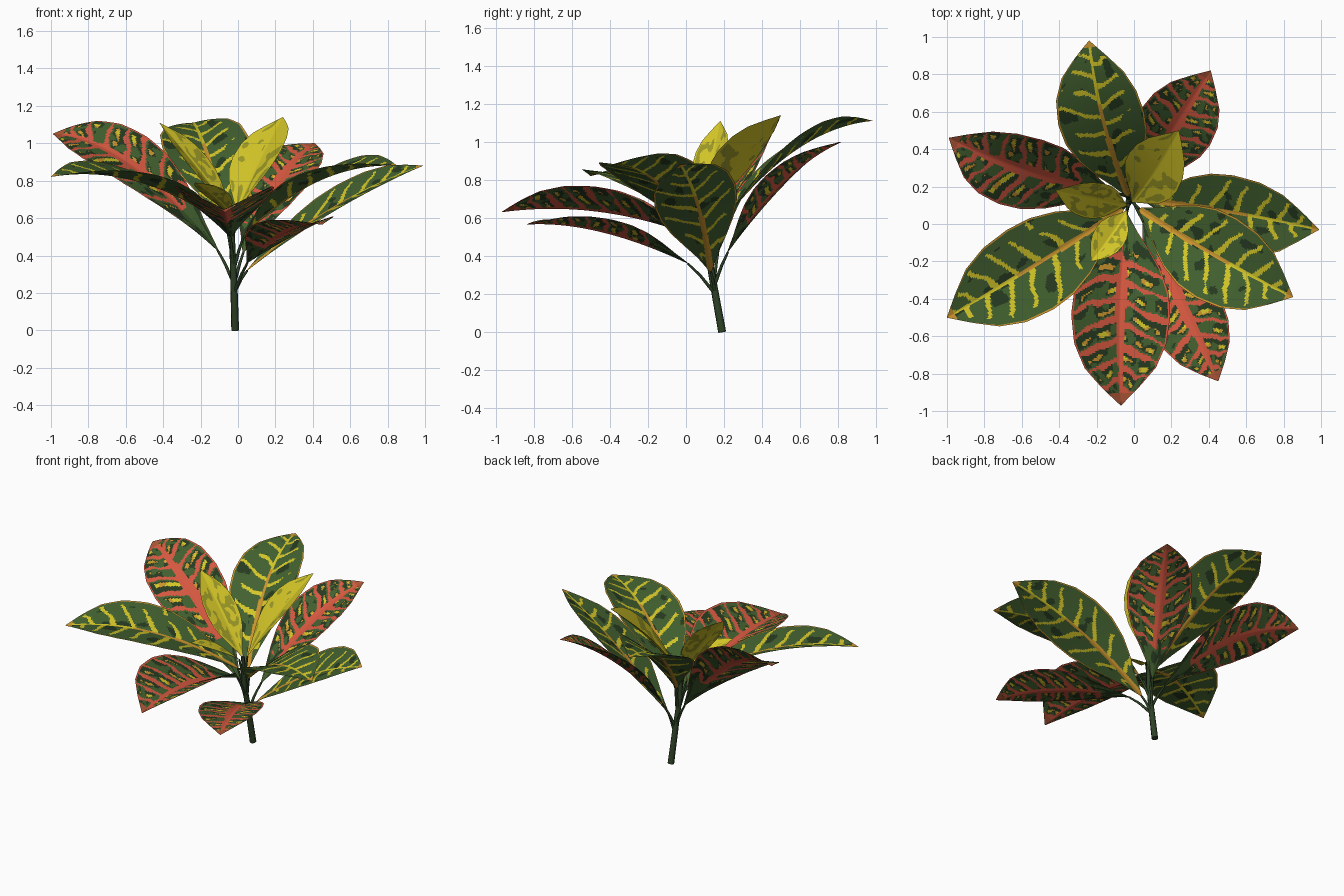
import bpy, math
from mathutils import Vector, noise

if "Cube" in bpy.data.objects:
    bpy.data.objects.remove(bpy.data.objects["Cube"])

# ---- flat colours ----
def lin(c):
    c /= 255
    return c / 12.92 if c <= 0.04045 else ((c + 0.055) / 1.055) ** 2.4

PALETTE = [("dark_green", (38, 58, 32)), ("leaf_green", (66, 96, 47)),
           ("vein_yellow", (212, 198, 40)), ("gold", (203, 148, 46)),
           ("coral_red", (214, 88, 64)), ("rust", (172, 86, 54)),
           ("olive", (156, 153, 38)), ("stem_green", (46, 66, 38))]
MATS = []
for name, rgb in PALETTE:
    m = bpy.data.materials.new(name)
    m.diffuse_color = (*[lin(c) for c in rgb], 1)
    m.use_nodes = True
    m.node_tree.nodes["Principled BSDF"].inputs["Base Color"].default_value = m.diffuse_color
    MATS.append(m)
DARK, GREEN, YELLOW, GOLD, RED, RUST, OLIVE, STEM = range(8)

# ---- leaf outline: half width along the length ----
OUTLINE = [(0, .03), (.1, .26), (.2, .53), (.3, .77), (.42, .95), (.54, 1),
           (.68, .93), (.8, .72), (.9, .38), (1, .005)]

def half_width(t):
    for (a, wa), (b, wb) in zip(OUTLINE, OUTLINE[1:]):
        if t <= b:
            return wa + (wb - wa) * (t - a) / (b - a)
    return OUTLINE[-1][1]

# ---- colour rules; d is the distance from the midrib ----
def veins(t, v, w, seed, count):
    """0..1 position between two side veins, which slant to the tip"""
    s = t - .13 * abs(v) * w
    wobble = .25 * noise.noise(Vector((s * 6, v * 2.5, seed)))
    return (s * count + (.4 if v > 0 else 0) + wobble) % 1

def green_rule(t, v, w, d, seed):
    if abs(v) > .945 or t > .96:
        return GOLD
    if d < .006 + .012 * (1 - t):
        return GOLD if t < .6 else YELLOW
    n = noise.noise(Vector((t * 11, v * 3, seed)))
    ph = veins(t, v, w, seed, 8)
    if t > .08 and abs(v) < .78 + .5 * n and ph < .25 - .1 * abs(v):
        return YELLOW
    return DARK if n > .36 else GREEN

def red_rule(t, v, w, d, seed):
    if t > .93:
        return RUST
    if abs(v) > .95:
        return RED
    n = noise.noise(Vector((t * 13, v * 4, seed)))
    if t < .2 + .1 * n:                       # plain base of the blade
        return DARK if n > .1 else GREEN
    if d < .008 + .026 * (1 - abs(2 * t - 1)) + .01 * n:
        return RED
    ph = veins(t, v, w, seed, 9)
    if ph < .37 - .2 * abs(v) + .2 * n:
        return RED
    if .58 < ph < .82 and abs(v) < .85 and n > -.02:
        return GOLD if n < .24 else YELLOW
    return GREEN if n < -.14 or ph > .9 else DARK

def yellow_rule(t, v, w, d, seed):
    n = noise.noise(Vector((t * 9, v * 3, seed)))
    if d > .012 and n > .02 + .5 * (t - .35) and abs(v) < .92:
        return OLIVE
    return YELLOW

def bezier(a, b, c, t):
    return a * (1 - t) ** 2 + b * 2 * t * (1 - t) + c * t * t

# ---- leaf blade: folded strip swept along an arched midrib ----
def leaf(name, rule, base, ctrl, tip, half, roll=0, fold=15, seed=0, nt=120, nv=48):
    a, b, c = Vector(base), Vector(ctrl), Vector(tip)
    r, f = math.radians(roll), math.radians(fold)
    verts, faces, colours = [], [], []
    for i in range(nt + 1):
        t = i / nt
        p = bezier(a, b, c, t)
        tan = ((b - a) * (1 - t) + (c - b) * t).normalized()
        side = tan.cross(Vector((0, 0, 1))).normalized()
        up = side.cross(tan)
        side, up = side * math.cos(r) + up * math.sin(r), up * math.cos(r) - side * math.sin(r)
        w = half_width(t) * half
        for j in range(nv + 1):
            v = 2 * j / nv - 1
            verts.append(p + side * v * w * math.cos(f) + up * abs(v) * w * math.sin(f))
    for i in range(nt):
        for j in range(nv):
            k = i * (nv + 1) + j
            faces.append((k, k + 1, k + nv + 2, k + nv + 1))
            t, v = (i + .5) / nt, 2 * (j + .5) / nv - 1
            w = half_width(t)
            colours.append(rule(t, v, w, abs(v) * w * half, seed))
    me = bpy.data.meshes.new(name)
    me.from_pydata(verts, [], faces)
    for m in MATS:
        me.materials.append(m)
    me.polygons.foreach_set("material_index", colours)
    me.polygons.foreach_set("use_smooth", [True] * len(faces))
    me.update()
    bpy.context.collection.objects.link(bpy.data.objects.new(name, me))

# ---- stem and leaf stalks: tapered tubes ----
def tube(name, points, radii):
    cu = bpy.data.curves.new(name, 'CURVE')
    cu.dimensions = '3D'
    cu.bevel_depth, cu.bevel_resolution, cu.use_fill_caps = 1, 2, True
    sp = cu.splines.new('POLY')
    sp.points.add(len(points) - 1)
    for q, p, r in zip(sp.points, points, radii):
        q.co, q.radius = (*p, 1), r
    cu.materials.append(MATS[STEM])
    bpy.context.collection.objects.link(bpy.data.objects.new(name, cu))

STEM_PTS = [Vector(p) for p in ((-.015, .19, 0), (-.022, .145, .25), (-.03, .11, .45), (-.03, .1, .63))]
tube("stem", STEM_PTS, (.021, .019, .016, .01))

def on_stem(z):
    for p, q in zip(STEM_PTS, STEM_PTS[1:]):
        if z <= q.z:
            return p.lerp(q, (z - p.z) / (q.z - p.z))
    return STEM_PTS[-1]

# name, rule, base, control, tip, half width, roll, fold
LEAVES = [
    ("back_leaf", green_rule, (-.03, .15, .52), (-.195, .55, 1.07), (-.24, .98, 1.11), .24, 9, 12),
    ("back_right_leaf", red_rule, (.03, .22, .42), (.21, .52, .87), (.41, .82, 1.0), .215, -8, 12),
    ("back_left_leaf", red_rule, (-.11, .17, .43), (-.61, .265, 1.04), (-.99, .46, 1.05), .23, 28, 10),
    ("front_left_leaf", green_rule, (-.06, .08, .55), (-.53, -.23, .9), (-1.0, -.5, .82), .255, 7, 13),
    ("front_leaf", red_rule, (-.04, .05, .5), (-.085, -.46, .70), (-.07, -.97, .63), .295, 0, 26),
    ("front_right_leaf", red_rule, (.05, .01, .36), (.285, -.48, .59), (.45, -.84, .565), .21, -3, 13),
    ("right_front_leaf", green_rule, (.03, .08, .5), (.415, -.175, .9), (.85, -.39, .88), .25, -8, 14),
    ("right_leaf", green_rule, (.05, .13, .32), (.51, .08, .72), (.99, -.03, .88), .225, -20, 10),
    ("young_left_leaf", yellow_rule, (-.04, .1, .63), (-.2, .13, .86), (-.42, .18, 1.11), .11, 20, 15),
    ("young_back_leaf", yellow_rule, (-.01, .12, .63), (.11, .26, .91), (.24, .5, 1.14), .17, 8, 14),
    ("young_front_leaf", yellow_rule, (-.04, .07, .62), (-.12, -.06, .72), (-.23, -.2, .79), .09, 0, 15),
]
for n, (name, rule, base, ctrl, tip, half, roll, fold) in enumerate(LEAVES):
    leaf(name, rule, base, ctrl, tip, half, roll, fold, seed=n * 7.3 + 1.7)
    root = on_stem(max(.2, base[2] - .18))
    tube(name + "_stalk", [root, root.lerp(Vector(base), .55) + Vector((0, 0, .01)), base], (.01, .008, .006))
